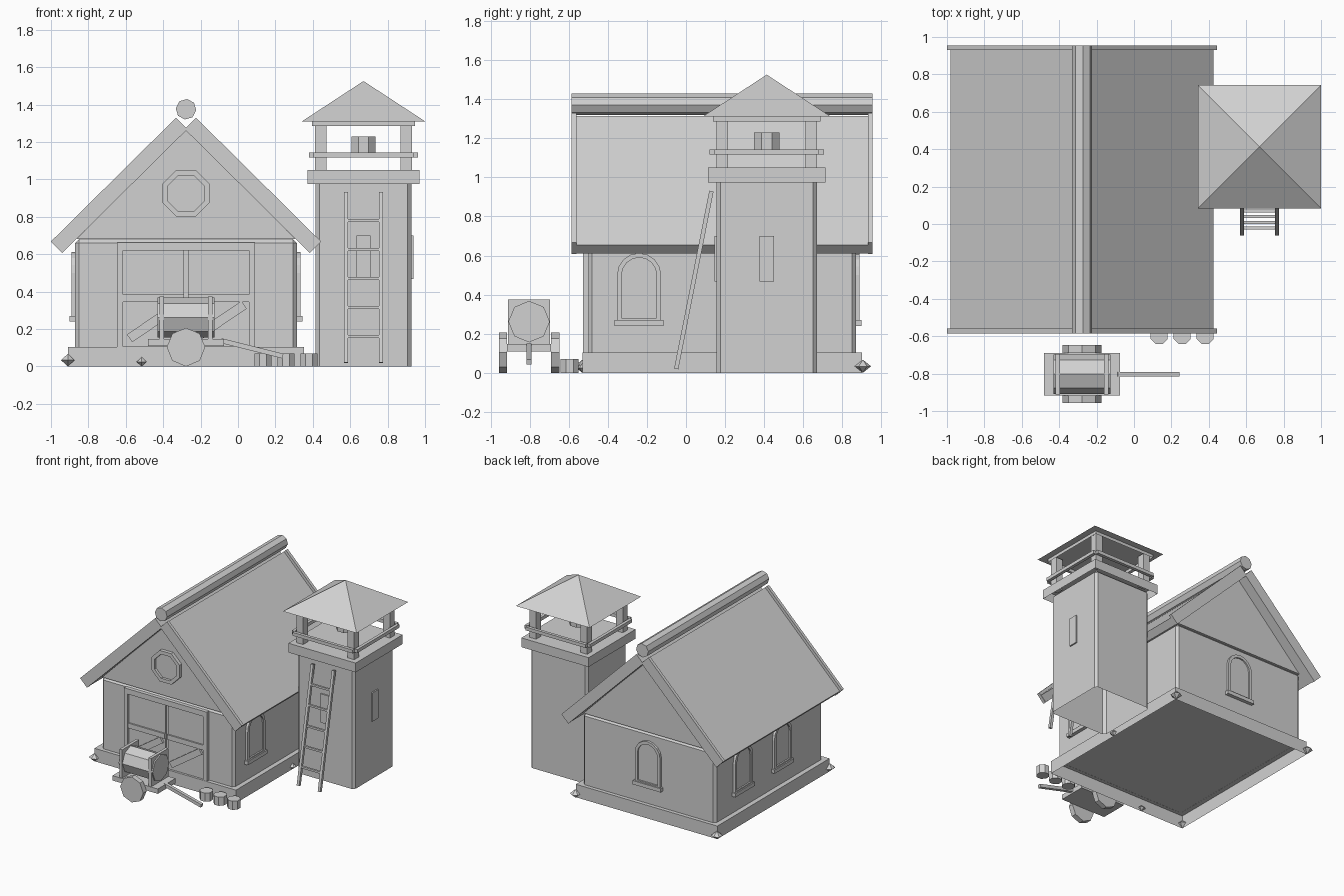
import bpy, bmesh
from math import sin, cos, pi, radians
from mathutils import Vector, Matrix

cube = bpy.data.objects.get("Cube")
if cube:
    bpy.data.objects.remove(cube, do_unlink=True)

grey = bpy.data.materials.new("plain_grey")
grey.use_nodes = True
grey.diffuse_color = (0.64, 0.64, 0.64, 1)
grey.node_tree.nodes["Principled BSDF"].inputs["Base Color"].default_value = (0.64, 0.64, 0.64, 1)


def finish(name, bm, matrix):
    bm.transform(matrix)
    bmesh.ops.recalc_face_normals(bm, faces=bm.faces)
    mesh = bpy.data.meshes.new(name)
    bm.to_mesh(mesh)
    bm.free()
    mesh.materials.append(grey)
    ob = bpy.data.objects.new(name, mesh)
    bpy.context.collection.objects.link(ob)
    return ob


def box(name, lo, hi, bevel=0, hollow=False):
    """Box between two corners; a hollow one has no bottom face."""
    lo, hi = Vector(lo), Vector(hi)
    bm = bmesh.new()
    bmesh.ops.create_cube(bm, size=1)
    if hollow:
        bottom = min(bm.faces, key=lambda f: f.calc_center_median().z)
        bmesh.ops.delete(bm, geom=[bottom], context="FACES_ONLY")
    ob = finish(name, bm, Matrix.Translation((lo + hi) / 2) @ Matrix.Diagonal((*(hi - lo), 1)))
    if bevel:
        mod = ob.modifiers.new("chamfer", "BEVEL")
        mod.width = bevel
        mod.segments = 1


def along(a, b):
    rot = (b - a).to_track_quat("Z", "Y").to_matrix().to_4x4()
    return Matrix.Translation((a + b) / 2) @ rot


def beam(name, a, b, width, depth):
    """Square bar running from a to b."""
    a, b = Vector(a), Vector(b)
    bm = bmesh.new()
    bmesh.ops.create_cube(bm, size=1)
    finish(name, bm, along(a, b) @ Matrix.Diagonal((width, depth, (b - a).length, 1)))


def drum(name, a, b, radius, turn=0):
    """Eight-sided cylinder from a to b."""
    a, b = Vector(a), Vector(b)
    bm = bmesh.new()
    bmesh.ops.create_cone(bm, cap_ends=True, segments=8, radius1=radius,
                          radius2=radius, depth=(b - a).length)
    bm.transform(Matrix.Rotation(radians(turn), 4, "Z"))
    finish(name, bm, along(a, b))


def plate(name, outline, depth, loc, angle=0, hole=None):
    """Upright x-z outline pushed out towards -y, then turned about z."""
    bm = bmesh.new()
    outer = [bm.verts.new((x, 0, z)) for x, z in outline]
    if hole:
        inner = [bm.verts.new((x, 0, z)) for x, z in hole]
        n = len(outer)
        faces = [bm.faces.new((outer[i], outer[(i + 1) % n], inner[(i + 1) % n], inner[i]))
                 for i in range(n)]
    else:
        faces = [bm.faces.new(outer)]
    res = bmesh.ops.extrude_face_region(bm, geom=faces, use_keep_orig=True)
    moved = [v for v in res["geom"] if isinstance(v, bmesh.types.BMVert)]
    bmesh.ops.translate(bm, verts=moved, vec=(0, -depth, 0))
    finish(name, bm, Matrix.Translation(loc) @ Matrix.Rotation(radians(angle), 4, "Z"))


def arch(half, base, spring, steps=8):
    curve = [(half * cos(pi * i / steps), spring + half * sin(pi * i / steps))
             for i in range(steps + 1)]
    return [(-half, base), (half, base)] + curve


def octagon(r):
    return [(r * cos(pi * (i + .5) / 4), r * sin(pi * (i + .5) / 4)) for i in range(8)]


# Barn body
cx = -0.278
box("foundation", (-0.91, -0.53, 0), (0.353, 0.90, 0.105), hollow=True)
box("barn_walls", (cx - 0.593, -0.50, 0.104), (cx + 0.593, 0.87, 0.68), 0.02, True)
plate("gable", [(-0.585, 0.68), (0.585, 0.68), (0, 1.268)], 1.37, (cx, 0.87, 0))

# Roof slopes with raised end boards
for side, s in (("left", 1), ("right", -1)):
    def slope(hi, drop, thick):
        def at(t, d):
            return (s * (0.053 + 0.669 * t - d), 1.33 - 0.662 * t - d)
        return [at(0, drop), at(hi, drop), at(hi, drop + thick), at(0, drop + thick)]
    plate(side + "_roof_slope", slope(0.996, 0.016, 0.044), 1.50, (cx, 0.935, 0))
    for end, y in (("front", -0.56), ("back", 0.955)):
        plate(f"{side}_{end}_roof_board", slope(1, 0, 0.061), 0.025, (cx, y, 0))
drum("ridge_log", (cx, -0.585, 1.375), (cx, 0.955, 1.375), 0.055, 6)

# Barn door
frame = [(-0.37, 0.105), (-0.37, 0.663), (0.37, 0.663), (0.37, 0.105)]
opening = [(-0.337, 0.106), (-0.337, 0.62), (0.337, 0.62), (0.337, 0.106)]
plate("door_frame", frame, 0.03, (cx, -0.498, 0), hole=opening)
for side, x in (("right", -0.337), ("left", 0.011)):
    x += cx
    box(side + "_door_leaf", (x, -0.512, 0.105), (x + 0.326, -0.49, 0.62))
    box(side + "_door_rail", (x, -0.524, 0.345), (x + 0.326, -0.505, 0.385))
    beam(side + "_door_brace", (x + 0.035, -0.517, 0.15), (x + 0.30, -0.517, 0.33), 0.022, 0.05)

# Gable window
plate("gable_window_frame", octagon(0.135), 0.03, (cx, -0.498, 0.925), hole=octagon(0.105))
plate("gable_window_pane", octagon(0.11), 0.009, (cx, -0.498, 0.925))

# Arched windows
for name, x, y, turn in (("left_back", -0.87, 0.53, -90), ("left_front", -0.87, 0.03, -90),
                         ("right", 0.314, -0.24, 90), ("back", cx, 0.869, 180)):
    at = (x, y, 0)
    plate(name + "_window_frame", arch(0.113, 0.26, 0.50), 0.02, at, turn,
          arch(0.09, 0.28, 0.50))
    plate(name + "_window_pane", arch(0.095, 0.27, 0.50), 0.008, at, turn)
    plate(name + "_window_sill", [(-0.125, 0.24), (0.125, 0.24), (0.125, 0.27), (-0.125, 0.27)],
          0.03, at, turn)

# Pointed stones around the foundation
for i, (x, y, r) in enumerate(((-0.91, -0.53, 0.042), (-0.515, -0.53, 0.031), (-0.91, 0.905, 0.042),
                               (0.353, 0.905, 0.042), (0.353, 0.19, 0.031))):
    bm = bmesh.new()
    bmesh.ops.create_uvsphere(bm, u_segments=6, v_segments=2, radius=r)
    finish(f"stone_{i}", bm, Matrix.Translation((x, y, r * 0.8)) @ Matrix.Diagonal((1, 1, 0.8, 1)))

# Watchtower
tx, ty = 0.671, 0.413


def tower_box(name, half, z0, z1, bevel=0):
    box(name, (tx - half, ty - half, z0), (tx + half, ty + half, z1), bevel, True)


tower_box("tower_shaft", 0.256, 0, 1.0, 0.02)
tower_box("tower_platform", 0.30, 0.975, 1.05)
tower_box("tower_top_plate", 0.275, 1.285, 1.315)
for s in (-1, 1):
    for sy in (-1, 1):
        x, y = tx + s * 0.228, ty + sy * 0.228
        box("tower_post", (x - 0.03, y - 0.03, 1.04), (x + 0.03, y + 0.03, 1.30))
    d = s * 0.28
    beam("tower_rail_side", (tx + d, ty - 0.268, 1.13), (tx + d, ty + 0.268, 1.13), 0.025, 0.027)
    beam("tower_rail_across", (tx - 0.268, ty + d, 1.13), (tx + 0.268, ty + d, 1.13), 0.025, 0.027)
bm = bmesh.new()
bmesh.ops.create_cone(bm, cap_ends=True, segments=4, radius1=0.329 * 2 ** 0.5, radius2=0, depth=0.215)
finish("tower_roof", bm, Matrix.Translation((tx, ty, 1.418)) @ Matrix.Rotation(pi / 4, 4, "Z"))
drum("tower_bell", (tx, ty, 1.13), (tx, ty, 1.23), 0.07, 22.5)
slit = [(-0.037, 0.468), (0.037, 0.468), (0.037, 0.70), (-0.037, 0.70)]
plate("tower_front_slit", slit, 0.012, (tx, ty - 0.255, 0))
plate("tower_right_slit", slit, 0.012, (tx + 0.255, ty, 0), 90)

# Ladder
foot, top = Vector((tx, -0.05, 0.02)), Vector((tx, 0.13, 0.93))
for s in (-1, 1):
    off = Vector((s * 0.094, 0, 0))
    beam("ladder_rail", foot + off, top + off, 0.022, 0.022)
for i in range(5):
    p = foot.lerp(top, 0.155 + 0.17 * i)
    beam("ladder_rung", p - Vector((0.09, 0, 0)), p + Vector((0.09, 0, 0)), 0.016, 0.016)

# Stumps
for i in range(3):
    x = 0.134 + 0.123 * i
    drum("stump", (x, -0.595, 0), (x, -0.595, 0.07), 0.05, 22.5)

# Cart with barrel
cy = -0.803
box("cart_bed", (-0.48, cy - 0.113, 0.108), (-0.075, cy + 0.113, 0.147))
for s in (-1, 1):
    drum("cart_wheel", (cx, cy + s * 0.113, 0.103), (cx, cy + s * 0.155, 0.103), 0.103)
    x = cx + s * 0.13
    box("barrel_cradle", (x - 0.012, cy - 0.108, 0.14), (x + 0.012, cy + 0.108, 0.375))
drum("barrel", (cx - 0.152, cy, 0.262), (cx + 0.152, cy, 0.262), 0.106)
beam("cart_handle", (-0.09, cy, 0.138), (0.24, cy, 0.055), 0.026, 0.026)
